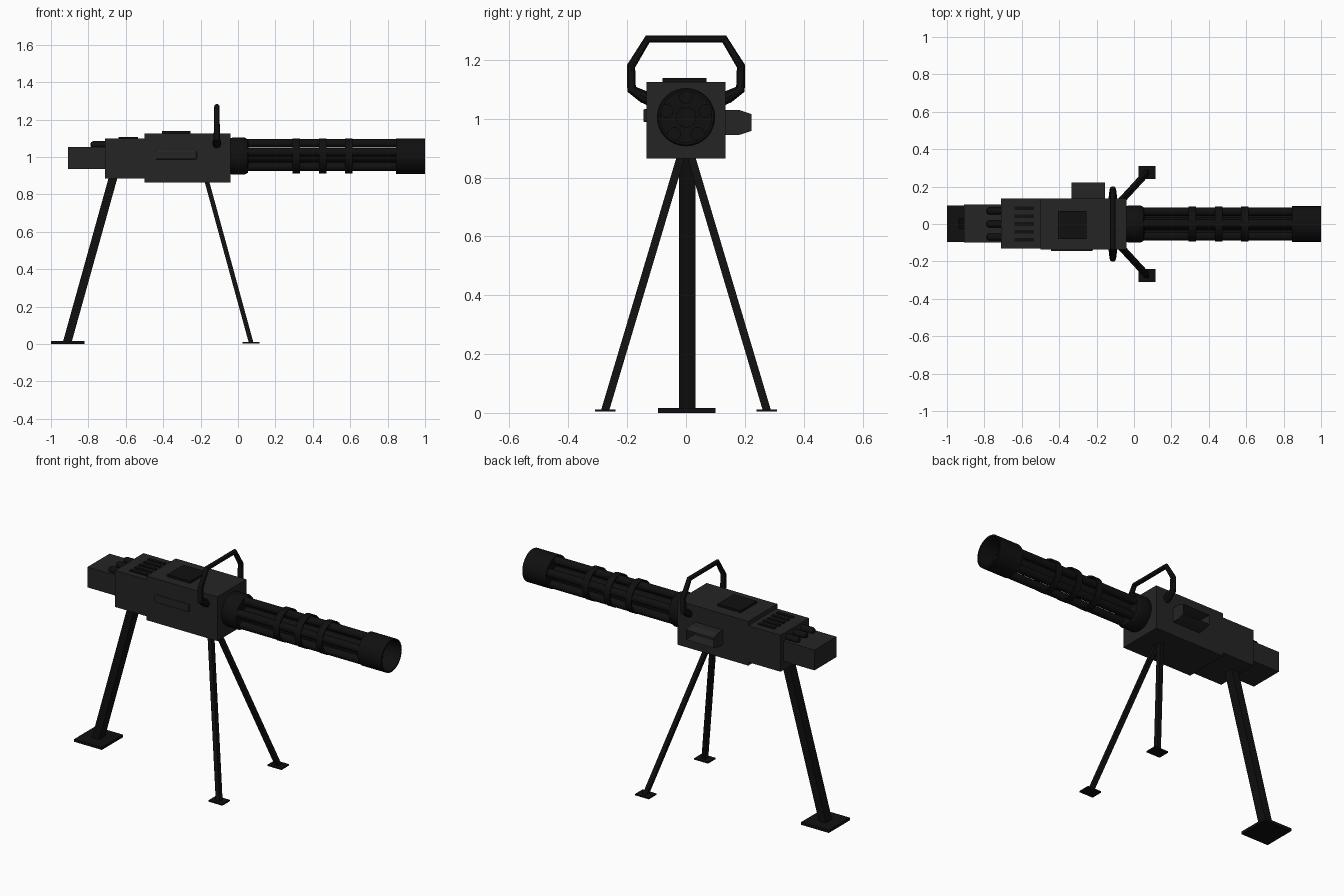
import bpy, bmesh, math
from mathutils import Vector, Matrix

if "Cube" in bpy.data.objects:
    bpy.data.objects.remove(bpy.data.objects["Cube"])


def material(name, v):
    m = bpy.data.materials.new(name)
    m.diffuse_color = (v, v, v, 1)
    m.use_nodes = True
    m.node_tree.nodes["Principled BSDF"].inputs["Base Color"].default_value = m.diffuse_color
    return m


GREY = material("dark_grey", 0.018)
BLACK = material("black", 0.005)
AXIS_Z = 1.005  # height of the barrel axis


def finish(name, bm, mat, smooth=False):
    bmesh.ops.recalc_face_normals(bm, faces=bm.faces[:])
    me = bpy.data.meshes.new(name)
    bm.to_mesh(me)
    bm.free()
    me.materials.append(mat)
    ob = bpy.data.objects.new(name, me)
    bpy.context.collection.objects.link(ob)
    if smooth:
        bpy.ops.object.select_all(action='DESELECT')
        ob.select_set(True)
        bpy.context.view_layer.objects.active = ob
        bpy.ops.object.shade_smooth_by_angle(angle=math.radians(35))
    return ob


def box(name, x, y, z, mat=GREY, bevel=0):
    bm = bmesh.new()
    bmesh.ops.create_cube(bm, size=1)
    for v in bm.verts:
        v.co = [(r[0] + r[1]) / 2 + c * (r[1] - r[0]) for r, c in zip((x, y, z), v.co)]
    if bevel:
        bmesh.ops.bevel(bm, geom=bm.edges[:], offset=bevel, segments=2, affect='EDGES', profile=0.5)
    return finish(name, bm, mat)


def lathe(name, profile, y=0, z=AXIS_Z, steps=32, mat=BLACK):
    """Spin an (x, radius) profile around an axis parallel to x."""
    bm = bmesh.new()
    vs = [bm.verts.new((x, y, z + r)) for x, r in profile]
    es = [bm.edges.new(p) for p in zip(vs, vs[1:])]
    bmesh.ops.spin(bm, geom=vs + es, cent=(0, y, z), axis=(1, 0, 0),
                   angle=math.tau, steps=steps, use_duplicate=False)
    bmesh.ops.remove_doubles(bm, verts=bm.verts[:], dist=1e-5)
    return finish(name, bm, mat, True)


def leg(name, top, foot, wx, wy):
    """Slanted bar with horizontal end cuts."""
    bm = bmesh.new()
    bmesh.ops.create_cube(bm, size=1)
    for v in bm.verts:
        end = Vector(top if v.co.z > 0 else foot)
        v.co = end + Vector((v.co.x * wx, v.co.y * wy, 0))
    return finish(name, bm, BLACK)


# Receiver body
box("receiver", (-0.5, -0.04), (-0.135, 0.135), (0.865, 1.125))
box("rear_receiver", (-0.71, -0.5), (-0.13, 0.135), (0.885, 1.10))
box("back_box", (-0.91, -0.71), (-0.1, 0.105), (0.935, 1.055))
box("top_hatch", (-0.405, -0.255), (-0.08, 0.07), (1.12, 1.138), BLACK)
box("side_rail", (-0.445, -0.22), (-0.145, -0.13), (0.988, 1.033), GREY, 0.006)
for i in range(5):
    y = (i - 2) * 0.042
    box(f"vent_bar_{i}", (-0.64, -0.535), (y - 0.01, y + 0.01), (1.09, 1.107), BLACK)
for i in range(3):
    lathe(f"rear_rod_{i}", [(-0.70, 0), (-0.70, 0.019), (-0.775, 0.019), (-0.786, 0.013), (-0.79, 0)],
          (i - 1) * 0.07, 1.066, 16)

# Ejection chute on the +y side, tapered outwards with a recessed mouth
bm = bmesh.new()
bmesh.ops.create_cube(bm, size=1)
for v in bm.verts:
    v.co = (-0.245 + v.co.x * 0.18, 0.155 + v.co.y * 0.05, 0.987 + v.co.z * 0.085)
mouth = max(bm.faces, key=lambda f: f.calc_center_median().y)
mouth = bmesh.ops.extrude_discrete_faces(bm, faces=[mouth])["faces"][0]
for v in mouth.verts:
    v.co.y = 0.222
    v.co.z = 0.987 + (v.co.z - 0.987) * 0.68
bmesh.ops.inset_region(bm, faces=[mouth], thickness=0.008)
for v in mouth.verts:
    v.co.y = 0.15
finish("ejection_chute", bm, GREY)

# Carrying handle
cu = bpy.data.curves.new("carry_handle", 'CURVE')
cu.dimensions = '3D'
cu.bevel_depth = 0.014
cu.bevel_resolution = 3
cu.use_fill_caps = True
half = [(0.12, 1.065, 1.7), (0.145, 1.075, 1.6), (0.185, 1.1, 1.25), (0.187, 1.178, 1.1), (0.13, 1.271, 1)]
path = half + [(-y, z, r) for y, z, r in reversed(half)]
sp = cu.splines.new('POLY')
sp.points.add(len(path) - 1)
for p, (y, z, r) in zip(sp.points, path):
    p.co = (-0.113, y, z, 1)
    p.radius = r
cu.materials.append(BLACK)
handle = bpy.data.objects.new("carry_handle", cu)
bpy.context.collection.objects.link(handle)
bpy.ops.object.select_all(action='DESELECT')
handle.select_set(True)
bpy.context.view_layer.objects.active = handle
bpy.ops.object.convert(target='MESH')
bpy.ops.object.shade_smooth_by_angle(angle=math.radians(35))

# Barrel group
lathe("barrel_collar", [(-0.05, 0), (-0.05, 0.093), (-0.03, 0.099), (0.035, 0.099),
                        (0.052, 0.09), (0.055, 0.075), (0.055, 0)])
lathe("centre_shaft", [(0.05, 0), (0.05, 0.035), (0.9, 0.035), (0.9, 0)])
for i in range(5):
    a = i * math.tau / 5
    lathe(f"barrel_{i}", [(0.04, 0), (0.04, 0.023), (0.9, 0.023), (0.9, 0)],
          0.069 * math.sin(a), AXIS_Z + 0.069 * math.cos(a), 16)
for i, x in enumerate((0.312, 0.452, 0.592)):
    lathe(f"clamp_ring_{i}", [(x - 0.02, 0.086), (x - 0.02, 0.094), (x + 0.02, 0.094),
                              (x + 0.02, 0.086), (x - 0.02, 0.086)])
lathe("muzzle_shroud", [(0.86, 0), (0.845, 0), (0.845, 0.095), (1, 0.095), (1, 0.087), (0.86, 0.087), (0.86, 0)])

# Tripod
leg("rear_leg", (-0.665, 0.005, 0.9), (-0.913, 0.005, 0.01), 0.047, 0.056)
box("rear_foot", (-1, -0.82), (-0.095, 0.1), (0, 0.016), BLACK)
for side, s in (("left", 1), ("right", -1)):
    leg(f"front_leg_{side}", (-0.172, s * 0.012, 0.89), (0.07, s * 0.275, 0.008), 0.025, 0.028)
    y = sorted((s * 0.24, s * 0.31))
    box(f"front_foot_{side}", (0.025, 0.115), y, (0.004, 0.012), BLACK)
